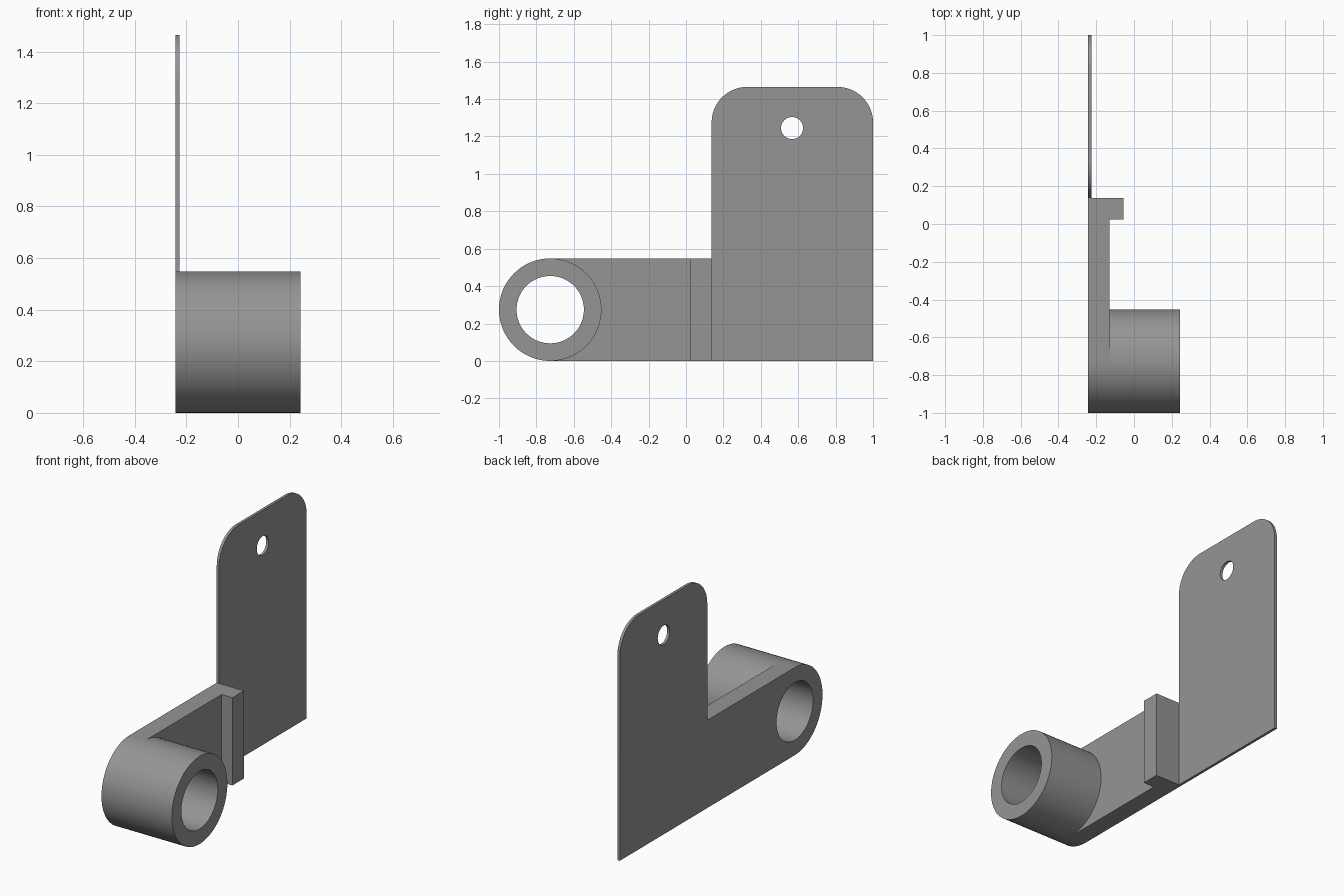
import bpy, bmesh, math
from mathutils import Vector

if "Cube" in bpy.data.objects:
    bpy.data.objects.remove(bpy.data.objects["Cube"])

grey = bpy.data.materials.new("plain grey")
grey.diffuse_color = (0.3, 0.3, 0.3, 1)
grey.use_nodes = True
grey.node_tree.nodes["Principled BSDF"].inputs["Base Color"].default_value = grey.diffuse_color

X0, X1, X2, X3 = -0.243, -0.13, -0.055, 0.243   # back face, arm face, lip face, barrel end
R, BORE, CY = 0.274, 0.18, -0.726               # barrel radius, bore radius, barrel axis y


def arc(cy, cz, r, a0, a1, n):
    """Points (y, z) along an arc, both ends included."""
    return [(cy + r * math.cos(math.radians(a0 + (a1 - a0) * i / n)),
             cz + r * math.sin(math.radians(a0 + (a1 - a0) * i / n))) for i in range(n + 1)]


def circle(cy, cz, r, n=72):
    return arc(cy, cz, r, 0, 360, n)[:-1]


def extrude_profile(name, loops, xa, xb):
    """Fill the y-z outline (with optional hole loops) and extrude it along x."""
    bm = bmesh.new()
    edges = []
    for pts in loops:
        vs = [bm.verts.new((xa, y, z)) for y, z in pts]
        edges += [bm.edges.new((vs[i - 1], vs[i])) for i in range(len(vs))]
    bmesh.ops.triangle_fill(bm, edges=edges, use_beauty=True, use_dissolve=False,
                            normal=Vector((1, 0, 0)))
    res = bmesh.ops.extrude_face_region(bm, geom=bm.faces[:], use_keep_orig=True)
    moved = [g for g in res["geom"] if isinstance(g, bmesh.types.BMVert)]
    bmesh.ops.translate(bm, verts=moved, vec=(xb - xa, 0, 0))
    bmesh.ops.recalc_face_normals(bm, faces=bm.faces[:])
    me = bpy.data.meshes.new(name)
    bm.to_mesh(me)
    bm.free()
    me.materials.append(grey)
    ob = bpy.data.objects.new(name, me)
    bpy.context.collection.objects.link(ob)
    bpy.ops.object.select_all(action='DESELECT')
    ob.select_set(True)
    bpy.context.view_layer.objects.active = ob
    bpy.ops.object.shade_smooth_by_angle(angle=math.radians(30))
    return ob


# Arm with a rounded end around the bore
arm = arc(CY, R, R, 90, 270, 36) + [(0.137, 0), (0.137, 2 * R)]
extrude_profile("arm", [arm, circle(CY, R, BORE)], X0, X1)

# Hollow barrel standing out from the arm
extrude_profile("barrel", [circle(CY, R, R), circle(CY, R, BORE)], X1, X3)

# Lip at the end of the arm
extrude_profile("lip", [[(0.023, 0), (0.137, 0), (0.137, 2 * R), (0.023, 2 * R)]], X1, X2)

# Thin upright plate with rounded top corners and a small hole
H, C = 1.465, 0.19
plate = ([(0.137, 0), (1, 0)] + arc(1 - C, H - C, C, 0, 90, 16)
         + arc(0.137 + C, H - C, C, 90, 180, 16))
extrude_profile("plate", [plate, circle(0.567, 1.245, 0.059, 48)], X0, -0.226)
